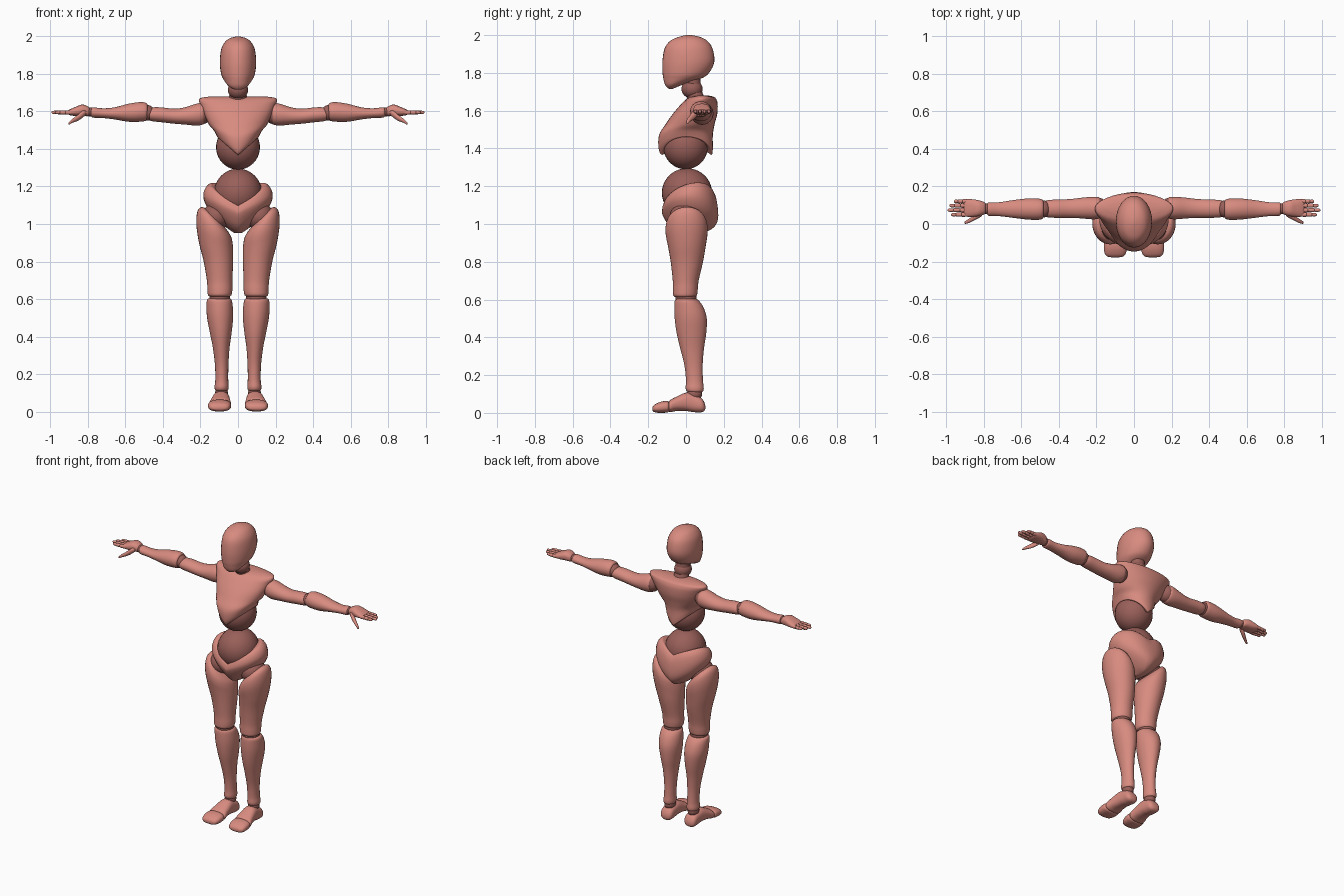
import bpy, bmesh, math
from mathutils import Matrix

SEG = 32


def material(name, rgb):
    m = bpy.data.materials.new(name)
    m.diffuse_color = (*rgb, 1)
    return m


SHELL = material("salmon shell", (0.69, 0.26, 0.215))
JOINT = material("dark joint", (0.32, 0.115, 0.10))


def finish(name, bm, mat, mirror):
    bmesh.ops.recalc_face_normals(bm, faces=bm.faces)
    me = bpy.data.meshes.new(name)
    bm.to_mesh(me)
    bm.free()
    me.materials.append(mat)
    me.shade_smooth()
    me.set_sharp_from_angle(angle=math.radians(55))
    ob = bpy.data.objects.new(name, me)
    bpy.context.collection.objects.link(ob)
    if mirror:
        ob.modifiers.new("mirror", 'MIRROR').use_mirror_merge = False
    return ob


def spline(rows, steps=4):
    """Catmull-Rom interpolation of the ring table."""
    out = []
    n = len(rows)
    for i in range(n - 1):
        p = [rows[max(i - 1, 0)], rows[i], rows[i + 1], rows[min(i + 2, n - 1)]]
        for k in range(steps):
            t = k / steps
            out.append([0.5 * (2 * b + (c - a) * t + (2 * a - 5 * b + 4 * c - d) * t * t
                               + (3 * b - a - 3 * c + d) * t ** 3) for a, b, c, d in zip(*p)])
    return out + [list(rows[-1])]


def loft(name, rows, axis='z', mirror=True, mat=SHELL, power=2.0):
    """Rings: position, a0, a1, b0, b1, then side arch, tilt along a, tilt along b."""
    rows = [list(r) + [0] * (8 - len(r)) for r in rows]
    bm = bmesh.new()

    def point(s, a, b):
        return bm.verts.new({'z': (a, b, s), 'x': (s, a, b), 'y': (a, s, b)}[axis])

    rings, ends = [], []
    for s, a0, a1, b0, b1, arch, ta, tb in spline(rows):
        ring = []
        for k in range(SEG):
            t = 2 * math.pi * k / SEG
            c, d = math.cos(t), math.sin(t)
            pc = math.copysign(abs(c) ** (2 / power), c)
            pd = math.copysign(abs(d) ** (2 / power), d)
            ring.append(point(s + arch * abs(c) + ta * c + tb * d,
                              (a0 + a1) / 2 + pc * (a1 - a0) / 2,
                              (b0 + b1) / 2 + pd * (b1 - b0) / 2))
        rings.append(ring)
        ends.append((s + arch * 0.6, (a0 + a1) / 2, (b0 + b1) / 2))
    for r, q in zip(rings, rings[1:]):
        for k in range(SEG):
            j = (k + 1) % SEG
            bm.faces.new((r[k], r[j], q[j], q[k]))
    for ring, end in ((rings[0], ends[0]), (rings[-1], ends[-1])):
        mid = point(*end)
        for k in range(SEG):
            bm.faces.new((ring[k], ring[(k + 1) % SEG], mid))
    return finish(name, bm, mat, mirror)


def ball(name, pos, size, mirror=True, mat=JOINT):
    bm = bmesh.new()
    bmesh.ops.create_uvsphere(bm, u_segments=32, v_segments=20, radius=1,
                              matrix=Matrix.Translation(pos) @ Matrix.Diagonal((*size, 1)))
    return finish(name, bm, mat, mirror)


# Head and neck
loft("head", [(2.0, -.01, .01, .0, .03), (1.99, -.045, .045, -.04, .075),
              (1.97, -.07, .07, -.083, .112), (1.93, -.09, .09, -.113, .14),
              (1.86, -.097, .097, -.125, .15), (1.80, -.09, .09, -.124, .122),
              (1.77, -.077, .077, -.12, .08), (1.74, -.055, .055, -.112, -.01),
              (1.722, -.03, .03, -.1, -.055), (1.716, -.01, .01, -.09, -.07)], mirror=False)
ball("neck_ball", (0, .032, 1.715), (.054, .056, .05), False)
loft("neck", [(1.78, -.045, .045, -.01, .075), (1.70, -.045, .045, .0, .085),
              (1.64, -.055, .055, .01, .12)], mirror=False, mat=JOINT)

# Torso: rib cage with arched rim, belly balls, pelvis
loft("chest", [(1.375, -.085, .085, -.11, .12, .09), (1.367, -.108, .108, -.13, .137, .095),
               (1.40, -.116, .116, -.145, .142, .075), (1.47, -.13, .13, -.143, .142, .03),
               (1.53, -.155, .155, -.107, .152), (1.58, -.178, .178, -.072, .165),
               (1.63, -.197, .197, -.03, .168), (1.657, -.209, .209, -.003, .162),
               (1.672, -.2, .2, .02, .15), (1.68, -.15, .15, .05, .12)], mirror=False)
ball("upper_belly", (0, -.002, 1.41), (.117, .118, .12), False)
ball("lower_belly", (0, .005, 1.165), (.128, .133, .13), False)
loft("pelvis", [(1.125, -.13, .13, -.105, .125, .08, 0, .035),
                (1.132, -.15, .15, -.118, .14, .08, 0, .035),
                (1.10, -.175, .175, -.127, .16, .09, 0, .03),
                (1.06, -.185, .185, -.125, .17, .085, 0, .01),
                (1.02, -.165, .165, -.11, .168, .07),
                (.985, -.12, .12, -.085, .15, .05),
                (.96, -.06, .06, -.05, .11, .02), (.952, -.02, .02, -.01, .06)], mirror=False)

# Arms
ball("shoulder_ball", (.19, .085, 1.588), (.05, .055, .055))
loft("upper_arm", [(.178, .05, .12, 1.55, 1.62), (.185, .03, .142, 1.532, 1.643),
                   (.22, .025, .145, 1.525, 1.642), (.28, .03, .14, 1.53, 1.623),
                   (.34, .033, .133, 1.535, 1.615), (.41, .033, .13, 1.543, 1.622),
                   (.455, .035, .128, 1.548, 1.622), (.478, .042, .12, 1.556, 1.615),
                   (.482, .06, .105, 1.57, 1.605)], 'x')
ball("elbow_ball", (.485, .08, 1.593), (.04, .046, .042))
loft("forearm", [(.482, .05, .11, 1.57, 1.63), (.488, .028, .13, 1.552, 1.645),
                 (.52, .022, .136, 1.546, 1.65), (.58, .025, .135, 1.545, 1.642),
                 (.66, .035, .125, 1.558, 1.622), (.72, .042, .116, 1.565, 1.617),
                 (.77, .043, .115, 1.567, 1.622), (.782, .05, .11, 1.572, 1.618),
                 (.785, .065, .095, 1.585, 1.605)], 'x')
ball("wrist_ball", (.788, .081, 1.597), (.024, .028, .024))

# Hands
loft("palm", [(.79, .065, .105, 1.585, 1.61), (.797, .052, .116, 1.575, 1.625),
              (.83, .042, .127, 1.576, 1.637), (.865, .038, .132, 1.576, 1.625),
              (.895, .04, .132, 1.58, 1.612), (.907, .05, .122, 1.587, 1.605)], 'x', power=2.4)
for name, y, tip in (("index", .05, .975), ("middle", .074, .994),
                     ("ring", .098, .985), ("little", .121, .96)):
    rows = []
    for f, r in ((0, .011), (.3, .0115), (.36, .009), (.42, .0105), (.65, .0105),
                 (.7, .008), (.76, .0095), (.94, .008), (1, .003)):
        x = .89 + (tip - .89) * f
        rows.append((x, y - r, y + r, 1.595 - r, 1.595 + r))
    loft(name + "_finger", rows, 'x')
loft("thumb", [(.81, .045, .065, 1.585, 1.605), (.825, .033, .065, 1.57, 1.607),
               (.855, .018, .046, 1.55, 1.582), (.882, .005, .027, 1.54, 1.562),
               (.899, .001, .016, 1.531, 1.546), (.905, .005, .01, 1.533, 1.538)], 'x')

# Legs
ball("hip_ball", (.115, .0, 1.04), (.075, .085, .075))
loft("thigh", [(1.035, .08, .165, -.05, .07, 0, .045), (1.03, .06, .195, -.085, .095, 0, .06),
               (1.0, .038, .217, -.105, .112, 0, .065), (.95, .03, .222, -.108, .114, 0, .045),
               (.88, .026, .207, -.095, .104, 0, .015), (.80, .026, .183, -.081, .09),
               (.70, .03, .166, -.07, .067), (.65, .03, .163, -.07, .062),
               (.62, .036, .159, -.067, .056), (.61, .055, .14, -.045, .035)])
ball("knee_ball", (.098, .0, .61), (.055, .056, .05))
loft("shin", [(.605, .055, .145, -.04, .045), (.597, .036, .164, -.058, .065),
              (.56, .028, .168, -.062, .092), (.50, .026, .165, -.06, .11),
              (.42, .034, .15, -.049, .107), (.34, .045, .134, -.03, .095),
              (.25, .051, .123, -.008, .088), (.17, .052, .121, .0, .09),
              (.13, .05, .125, -.002, .094), (.112, .055, .12, .008, .088),
              (.108, .07, .105, .03, .065)])
ball("ankle_ball", (.088, .045, .1), (.034, .04, .035))

# Feet
loft("foot", [(.102, .075, .105, .02, .04), (.096, .058, .12, .01, .058),
              (.08, .047, .13, .003, .08), (.04, .046, .132, .004, .1),
              (.0, .044, .137, .01, .107), (-.05, .04, .147, .01, .086),
              (-.085, .037, .155, .004, .067), (-.093, .055, .14, .015, .05)], 'y', power=2.4)
loft("toes", [(-.09, .055, .14, .015, .05), (-.096, .038, .157, .003, .063),
              (-.13, .037, .16, .0, .06), (-.16, .045, .155, .002, .048),
              (-.174, .06, .14, .008, .036), (-.178, .085, .115, .016, .026)], 'y', power=2.5)
